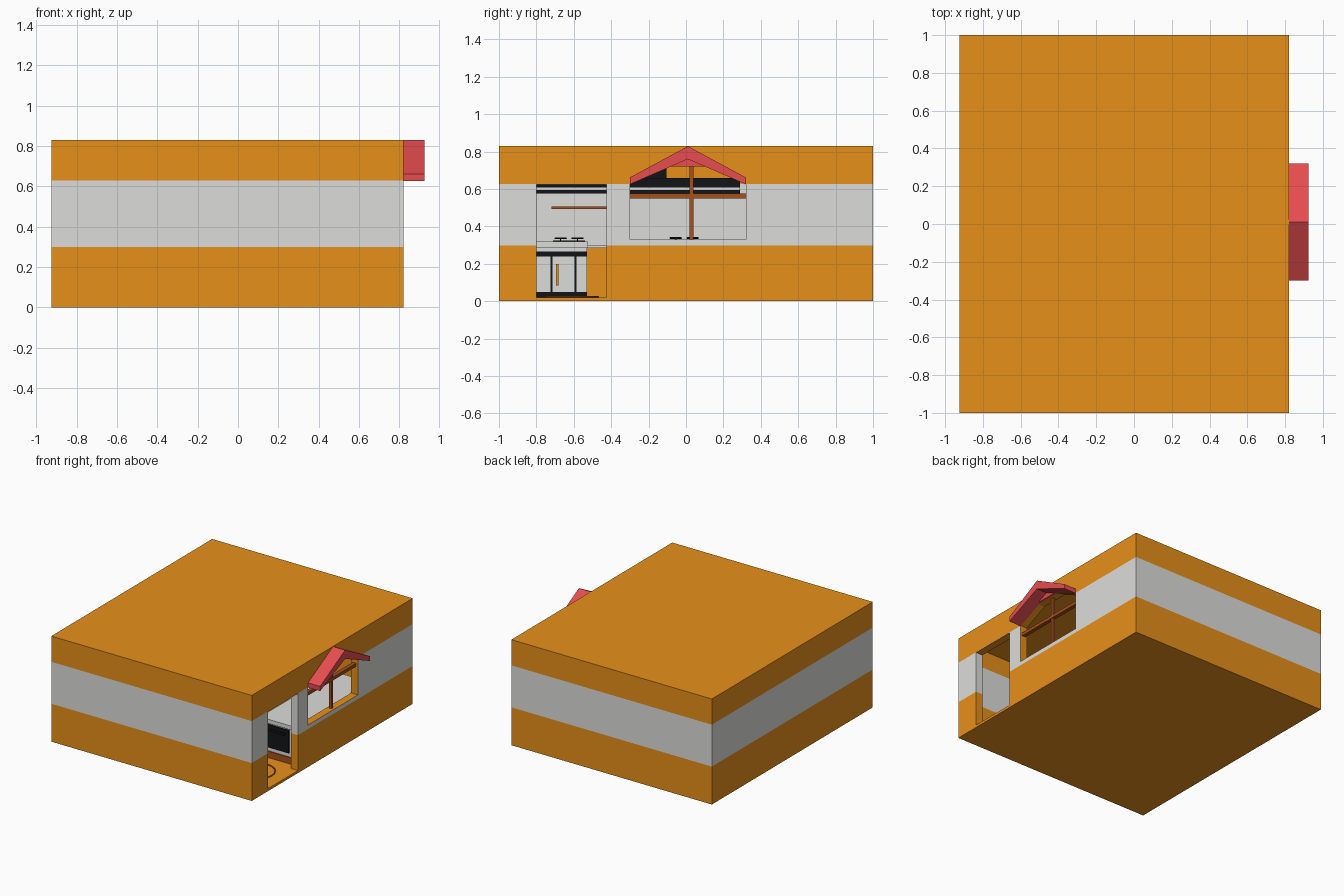
import bpy, bmesh, math
from mathutils import Vector

if "Cube" in bpy.data.objects:
    bpy.data.objects.remove(bpy.data.objects["Cube"])

def material(name, rgb):
    m = bpy.data.materials.new(name)
    m.diffuse_color = (*rgb, 1)
    m.use_nodes = True
    m.node_tree.nodes["Principled BSDF"].inputs["Base Color"].default_value = m.diffuse_color
    return m

ORANGE = material("orange_plaster", (0.80, 0.278, 0.010))
GRAY = material("light_gray", (0.72, 0.72, 0.70))
RED = material("roof_red", (0.79, 0.073, 0.078))
BROWN = material("wood_brown", (0.38, 0.08, 0.012))
BLACK = material("soft_black", (0.006, 0.007, 0.008))

def add_mesh(name, bm, *mats):
    bmesh.ops.recalc_face_normals(bm, faces=bm.faces)
    me = bpy.data.meshes.new(name)
    bm.to_mesh(me)
    bm.free()
    for m in mats:
        me.materials.append(m)
    ob = bpy.data.objects.new(name, me)
    bpy.context.collection.objects.link(ob)
    return ob

def prism(name, profile, x0, x1, mat):
    """Extrude a (y, z) profile along x."""
    bm = bmesh.new()
    f = bm.faces.new([bm.verts.new((x0, y, z)) for y, z in profile])
    g = bmesh.ops.extrude_face_region(bm, geom=[f])
    verts = [v for v in g["geom"] if isinstance(v, bmesh.types.BMVert)]
    bmesh.ops.translate(bm, verts=verts, vec=(x1 - x0, 0, 0))
    return add_mesh(name, bm, mat)

def box(name, x0, x1, y0, y1, z0, z1, mat):
    return prism(name, [(y0, z0), (y1, z0), (y1, z1), (y0, z1)], x0, x1, mat)

def ring(name, x, y, z, r, mat):
    bpy.ops.mesh.primitive_torus_add(location=(x, y, z), major_radius=r, minor_radius=0.005,
                                     major_segments=20, minor_segments=6)
    ob = bpy.context.object
    ob.name = name
    ob.data.materials.append(mat)

# Hollow house shell with door and gabled window openings
XW, XI = 0.82, 0.76
house = box("house_walls", -0.925, XW, -1, 1, 0, 0.83, ORANGE)
cutters = [
    box("room_cutter", -0.865, XI, -0.94, 0.94, 0.02, 0.77, ORANGE),
    box("door_cutter", 0.70, 0.9, -0.80, -0.425, 0.02, 0.625, ORANGE),
    prism("window_cutter", [(-0.30, 0.33), (0.32, 0.33), (0.32, 0.63), (0.12, 0.72),
                            (-0.10, 0.72), (-0.30, 0.63)], 0.70, 0.9, ORANGE),
]
for c in cutters:
    c.hide_render = True
    mod = house.modifiers.new(c.name, "BOOLEAN")
    mod.operation, mod.solver, mod.object = "DIFFERENCE", "EXACT", c
dg = bpy.context.evaluated_depsgraph_get()
bm = bmesh.new()
bm.from_mesh(bpy.data.meshes.new_from_object(house.evaluated_get(dg)))
house.modifiers.clear()
for c in cutters:
    bpy.data.objects.remove(c)

# Painted middle band on the walls, window reveal stays orange
for z in (0.298, 0.628):
    bmesh.ops.bisect_plane(bm, geom=bm.verts[:] + bm.edges[:] + bm.faces[:],
                           plane_co=(0, 0, z), plane_no=(0, 0, 1))
for f in bm.faces:
    c = f.calc_center_median()
    reveal = XI + 0.01 < c.x < XW - 0.01 and -0.4 < c.y < 0.4
    upright = abs(f.normal.z) < 0.5
    f.material_index = int(0.298 < c.z < 0.628 and upright and not reveal)
house.data.materials.clear()
house.data.materials.append(ORANGE)
house.data.materials.append(GRAY)
bm.to_mesh(house.data)
bm.free()

# Red gable canopy over the window
prism("canopy_roof", [(-0.30, 0.662), (0.01, 0.829), (0.32, 0.662), (0.32, 0.625),
                      (0.01, 0.76), (-0.30, 0.625)], XW, 0.925, RED)
prism("canopy_gable", [(-0.085, 0.72), (0.105, 0.72), (0.01, 0.762)], XW - 0.01, XW + 0.015, RED)

# Wooden window bars
box("window_post", 0.78, 0.80, 0.02, 0.04, 0.33, 0.72, BROWN)
box("window_crossbar", 0.775, 0.805, -0.30, 0.32, 0.55, 0.575, BROWN)

def cooktop(x, y, z):
    """Two burner rings with a cross grate on a black plate."""
    box("cooktop_plate", x - 0.07, x + 0.07, y - 0.085, y + 0.085, z, z + 0.006, BLACK)
    for s in (-1, 1):
        ring("burner_ring", x, y + s * 0.045, z + 0.016, 0.028, BLACK)
        box("burner_grate", x - 0.035, x + 0.035, y + s * 0.045 - 0.003,
            y + s * 0.045 + 0.003, z + 0.006, z + 0.02, BLACK)

# Back wall base cabinet with counter and cooktop
BX = -0.45
box("base_cabinet", -0.865, BX, -0.82, -0.53, 0.05, 0.285, GRAY)
box("cabinet_plinth", -0.865, BX, -0.82, -0.53, 0.02, 0.05, BLACK)
box("cabinet_top_trim", BX, BX + 0.008, -0.82, -0.53, 0.24, 0.265, BLACK)
for y in (-0.72, -0.59):
    box("cabinet_door_gap", BX, BX + 0.005, y - 0.005, y + 0.005, 0.05, 0.24, BLACK)
box("cabinet_handle", BX, BX + 0.02, -0.695, -0.683, 0.085, 0.20, ORANGE)
box("back_counter", -0.865, BX + 0.015, -0.82, -0.525, 0.285, 0.32, GRAY)
box("counter_leaf", -0.865, BX, -0.525, -0.41, 0.285, 0.298, GRAY)
cooktop(-0.62, -0.625, 0.32)
box("wall_shelf", -0.865, -0.72, -0.72, -0.38, 0.493, 0.506, BROWN)

# Upper cabinets along the back wall, black with pale stripes
for name, z0, z1, mat in (("upper_base", 0.575, 0.595, BLACK), ("upper_stripe", 0.595, 0.609, GRAY),
                          ("upper_body", 0.609, 0.66, BLACK)):
    box(name, -0.865, -0.65, -0.85, 0.29, z0, z1, mat)
box("extractor_hood", -0.865, -0.70, -0.40, -0.105, 0.66, 0.77, BLACK)

# Second back wall counter, in line with the window
box("side_cabinet", -0.865, BX, -0.41, 0.40, 0.02, 0.285, GRAY)
box("side_counter", -0.865, BX + 0.015, -0.41, 0.41, 0.285, 0.322, GRAY)
cooktop(-0.62, -0.01, 0.322)

# Counter below the window, dark oven front facing the door
box("window_cabinet", 0.47, XI, -0.36, 0.55, 0.02, 0.29, GRAY)
box("oven_front", 0.50, 0.70, -0.369, -0.36, 0.10, 0.28, BLACK)
box("oven_handle", 0.53, 0.67, -0.385, -0.369, 0.235, 0.25, BLACK)
box("cabinet_kickboard", 0.47, XI, -0.369, -0.36, 0.02, 0.07, BROWN)
box("window_counter", 0.45, XI, -0.37, 0.56, 0.29, 0.322, GRAY)

# Floor mat inside the door
ring("mat_border", 0.58, -0.61, 0.023, 0.14, BROWN)
